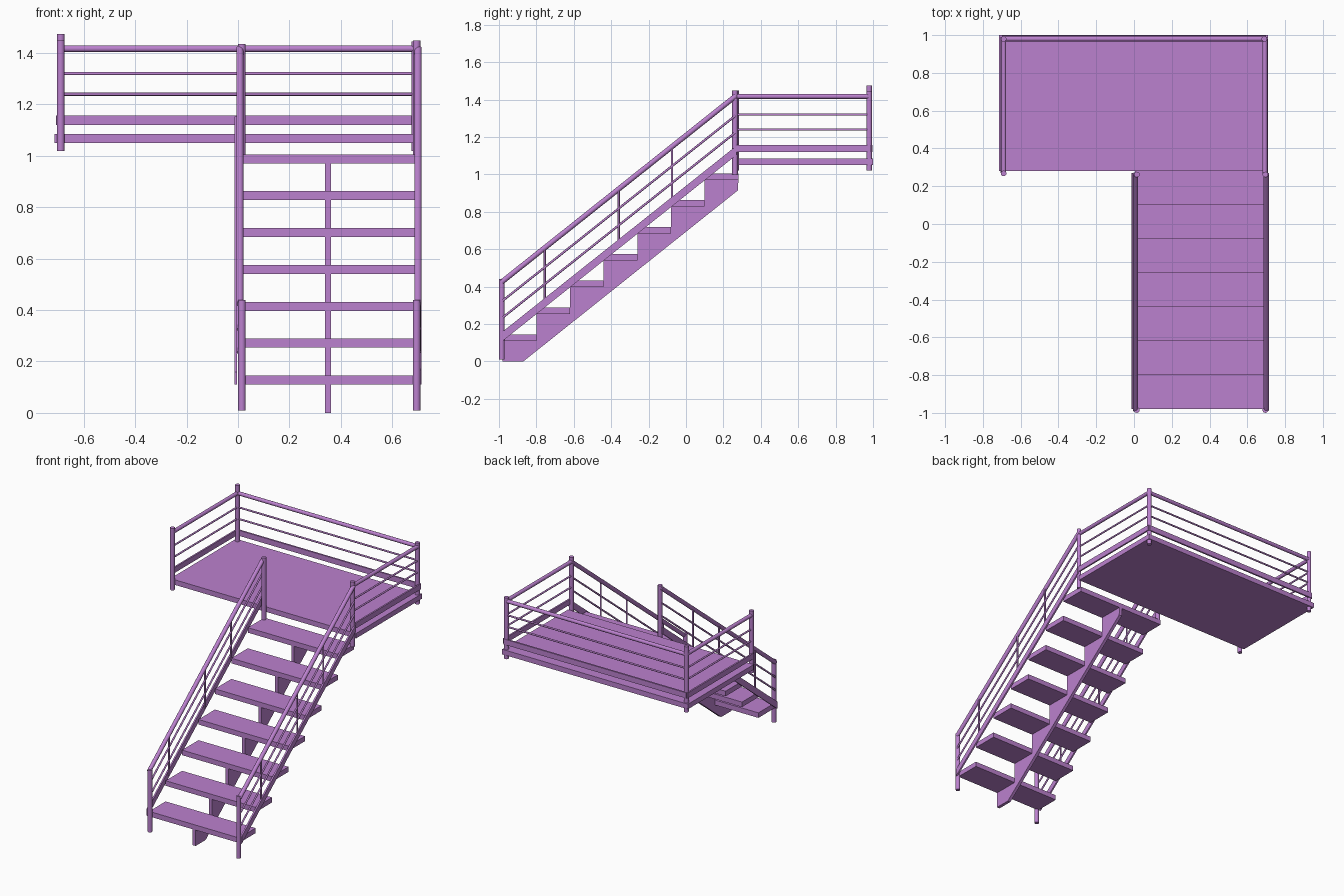
import bpy, bmesh
from mathutils import Vector

if "Cube" in bpy.data.objects:
    bpy.data.objects.remove(bpy.data.objects["Cube"])

mat = bpy.data.materials.new("purple_paint")
mat.diffuse_color = (0.50, 0.22, 0.62, 1)
mat.use_nodes = True
mat.node_tree.nodes["Principled BSDF"].inputs["Base Color"].default_value = mat.diffuse_color


def finish(name, bm):
    bmesh.ops.recalc_face_normals(bm, faces=bm.faces)
    me = bpy.data.meshes.new(name)
    bm.to_mesh(me)
    bm.free()
    ob = bpy.data.objects.new(name, me)
    bpy.context.collection.objects.link(ob)
    me.materials.append(mat)
    return ob


def extrude_yz(name, pts, x0, x1):
    """Closed y-z profile extruded along x."""
    bm = bmesh.new()
    f = bm.faces.new([bm.verts.new((x0, y, z)) for y, z in pts])
    r = bmesh.ops.extrude_face_region(bm, geom=[f])
    vs = [v for v in r["geom"] if isinstance(v, bmesh.types.BMVert)]
    bmesh.ops.translate(bm, verts=vs, vec=(x1 - x0, 0, 0))
    return finish(name, bm)


def box(name, x0, x1, y0, y1, z0, z1):
    return extrude_yz(name, [(y0, z0), (y1, z0), (y1, z1), (y0, z1)], x0, x1)


def tube(name, a, b, r, sides=12):
    a, b = Vector(a), Vector(b)
    d = b - a
    bm = bmesh.new()
    bmesh.ops.create_cone(bm, cap_ends=True, segments=sides, radius1=r, radius2=r, depth=d.length)
    rot = Vector((0, 0, 1)).rotation_difference(d.normalized()).to_matrix().to_4x4()
    bm.transform(rot)
    bmesh.ops.translate(bm, verts=bm.verts, vec=(a + b) / 2)
    for f in bm.faces:
        f.smooth = len(f.verts) == 4
    for e in bm.edges:
        e.smooth = all(len(f.verts) == 4 for f in e.link_faces)
    return finish(name, bm)


# Treads
N, Y0, RUN, RISE, T = 7, -0.98, 0.18, 0.1435, 0.035
for i in range(N):
    y, z = Y0 + i * RUN, 0.145 + i * RISE
    box(f"tread_{i + 1}", 0.005, 0.695, y, y + RUN, z - T, z)

# Central sawtooth stringer
saw = [(-0.87, 0), (0.278, 0.915)]
for i in reversed(range(N)):
    y, z = Y0 + i * RUN, 0.145 + i * RISE - T
    saw += [(y + RUN, z), (y, z)]
saw.append((Y0, 0))
extrude_yz("central_stringer", saw, 0.339, 0.361)

# Stair railings: inner x for posts and handrail, outer x for thin bars and skirt
SL = 0.795


def slope(z0, y):
    return z0 + SL * (y + 0.98)


for side, xp, xb, s0, s1, top in (("left", 0.015, 0.0, -0.014, -0.004, 1.435),
                                  ("right", 0.695, 0.706, 0.704, 0.715, 1.45)):
    tube(f"stair_{side}_lower_post", (xp, -0.985, 0.01), (xp, -0.985, 0.44), 0.015)
    tube(f"stair_{side}_upper_post", (xp, 0.262, 1.0), (xp, 0.262, top), 0.015)
    xh = (xp + xb) / 2
    tube(f"stair_{side}_handrail", (xh, -0.985, 0.425), (xh, 0.265, slope(0.429, 0.265)), 0.014)
    for k, z0 in enumerate((0.235, 0.325)):
        tube(f"stair_{side}_bar_{k + 1}", (xb, -0.98, z0), (xb, 0.265, slope(z0, 0.265)), 0.006, 8)
    extrude_yz(f"stair_{side}_skirt", [(-0.98, 0.11), (0.27, slope(0.11, 0.27)),
               (0.27, slope(0.16, 0.27)), (-0.98, 0.16)], s0, s1)
    for k, y in enumerate((-0.755, -0.36, -0.075)):
        tube(f"stair_{side}_baluster_{k + 1}", (xb, y, slope(0.13, y)), (xb, y, slope(0.425, y)), 0.006, 8)

# Landing floor
box("landing_floor", -0.715, 0.709, 0.28, 1.0, 1.05, 1.085)

# Landing posts
for name, x, y, top in (("back_left", -0.69, 0.98, 1.475), ("back_right", 0.69, 0.98, 1.445),
                        ("front_left", -0.69, 0.268, 1.45)):
    tube(f"landing_{name}_post", (x, y, 1.02), (x, y, top), 0.015)

# Landing rails and toe boards
for k, (z, r) in enumerate(((1.417, 0.013), (1.32, 0.006), (1.24, 0.006))):
    tube(f"landing_back_rail_{k + 1}", (-0.685, 0.98, z), (0.685, 0.98, z), r)
    for side, x in (("left", -0.69), ("right", 0.693)):
        tube(f"landing_{side}_rail_{k + 1}", (x, 0.268, z), (x, 0.98, z), r)
box("landing_back_toe_board", -0.70, 0.70, 0.985, 0.997, 1.12, 1.158)
box("landing_left_toe_board", -0.708, -0.697, 0.27, 0.99, 1.12, 1.158)
box("landing_right_toe_board", 0.698, 0.709, 0.27, 0.99, 1.12, 1.158)
